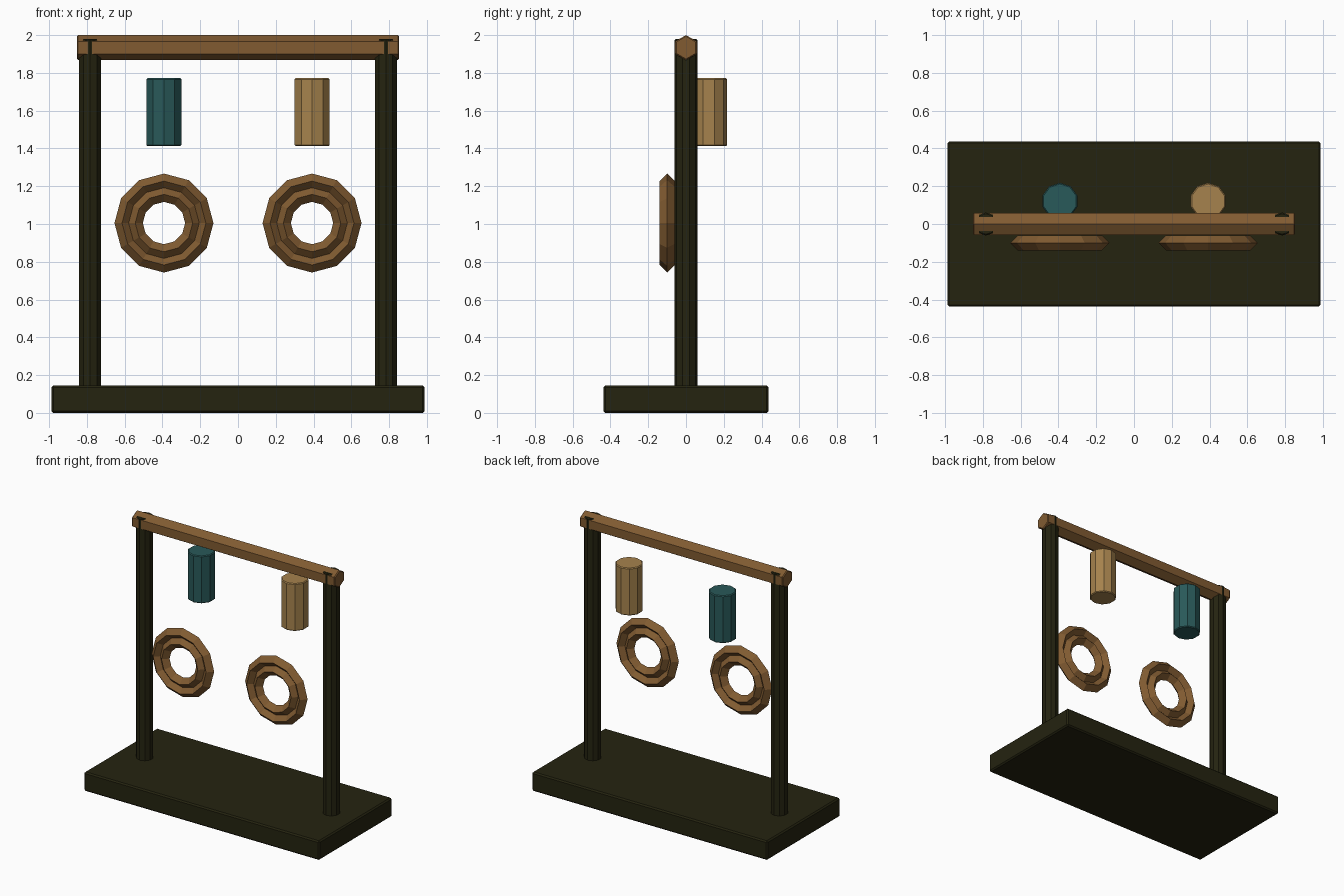
import bpy
import math

if "Cube" in bpy.data.objects:
    bpy.data.objects.remove(bpy.data.objects["Cube"])


def material(name, rgb):
    m = bpy.data.materials.new(name)
    m.diffuse_color = (*rgb, 1.0)
    m.use_nodes = True
    m.node_tree.nodes["Principled BSDF"].inputs["Base Color"].default_value = m.diffuse_color
    return m


DARK = material("dark wood", (0.018, 0.017, 0.005))
BROWN = material("brown rope", (0.22, 0.105, 0.031))
TEAL = material("teal cloth", (0.022, 0.10, 0.10))
TAN = material("tan cloth", (0.38, 0.225, 0.074))


def finish(name, mat, bevel=0.0):
    """Name and colour the new object; bevel only its sharp rims."""
    ob = bpy.context.object
    ob.name = name
    ob.data.materials.append(mat)
    if bevel:
        b = ob.modifiers.new("rim", 'BEVEL')
        b.width = bevel
        b.segments = 1
        b.limit_method = 'ANGLE'
        b.angle_limit = math.radians(70)
    return ob


def cylinder(name, mat, sides, radius, length, loc, rot=(0, 0, 0), bevel=0.006):
    bpy.ops.mesh.primitive_cylinder_add(vertices=sides, radius=radius, depth=length,
                                        location=loc, rotation=rot)
    return finish(name, mat, bevel)


def ring(name, major, minor, loc):
    bpy.ops.mesh.primitive_torus_add(major_segments=12, minor_segments=4,
                                     major_radius=major, minor_radius=minor,
                                     location=loc, rotation=(math.pi / 2, 0, 0))
    return finish(name, BROWN)


# base slab
bpy.ops.mesh.primitive_cube_add(size=1, location=(0, 0, 0.0725))
base = bpy.context.object
base.scale = (1.975, 0.875, 0.145)
bpy.ops.object.transform_apply(location=False, rotation=False, scale=True)
finish("base", DARK, 0.01)

# hexagonal cross beam with a ridge on top
cylinder("cross_beam", BROWN, 6, 0.0665, 1.704, (0, 0, 1.9335),
         (math.pi / 2, 0, math.pi / 2))

for side, s, cloth in (("left", -1, TEAL), ("right", 1, TAN)):
    # upright post, just breaking through the beam
    cylinder(side + "_post", DARK, 10, 0.0608, 1.88, (s * 0.783, 0, 1.039))
    # bundle behind the frame
    cylinder(side + "_bundle", cloth, 10, 0.097, 0.36, (s * 0.392, 0.121, 1.592))
    # rope coil in front, two turns
    ring(side + "_coil_outer", 0.222, 0.04, (s * 0.392, -0.10, 1.005))
    ring(side + "_coil_inner", 0.152, 0.04, (s * 0.392, -0.10, 1.005))
